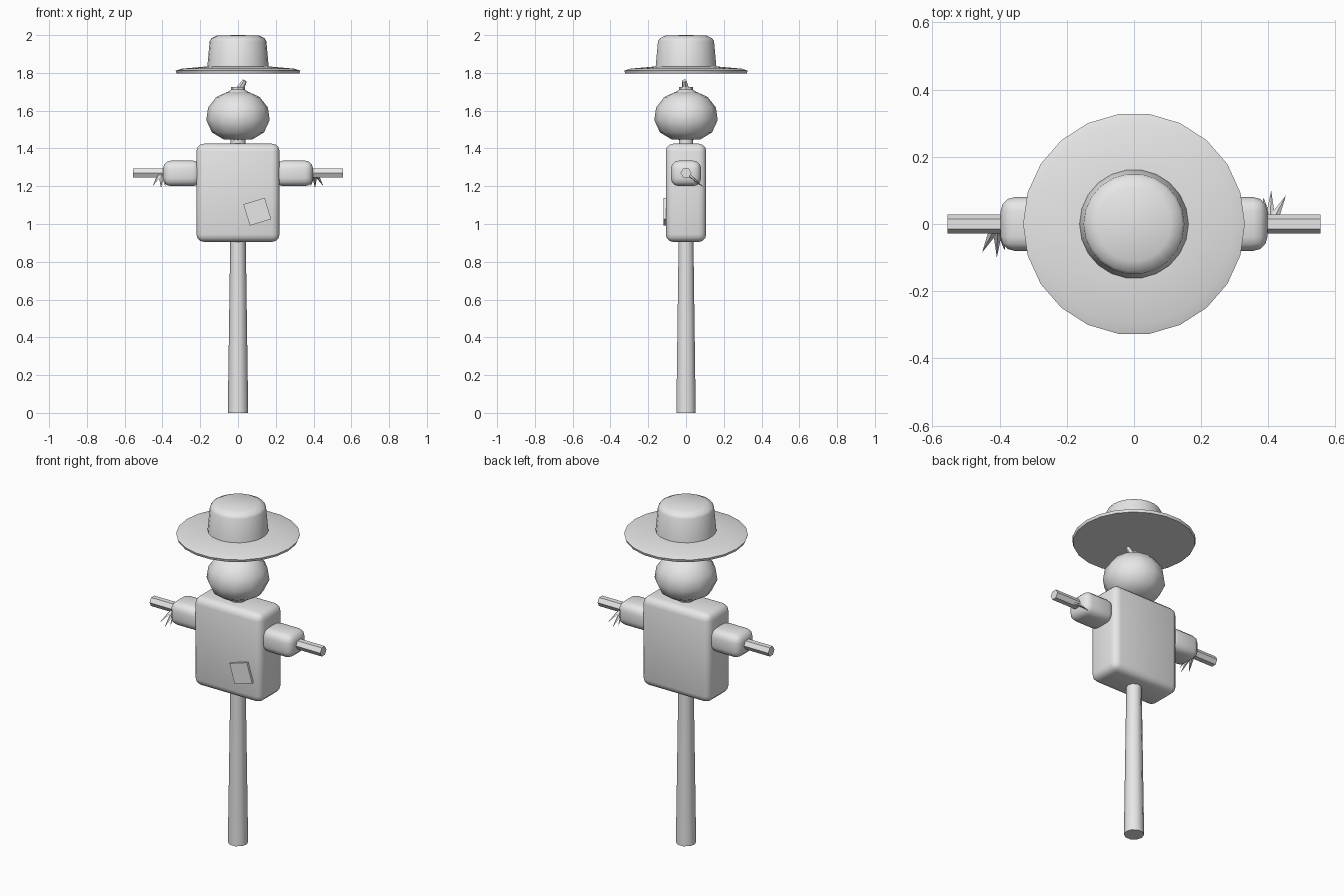
import bpy, bmesh, math
from mathutils import Vector

if "Cube" in bpy.data.objects:
    bpy.data.objects.remove(bpy.data.objects["Cube"])

grey = bpy.data.materials.new("light_grey")
grey.diffuse_color = (0.8, 0.8, 0.8, 1)
grey.use_nodes = True
grey.node_tree.nodes["Principled BSDF"].inputs["Base Color"].default_value = grey.diffuse_color


def finish(bm, name, angle=40):
    bmesh.ops.recalc_face_normals(bm, faces=bm.faces)
    me = bpy.data.meshes.new(name)
    bm.to_mesh(me)
    bm.free()
    me.materials.append(grey)
    ob = bpy.data.objects.new(name, me)
    bpy.context.collection.objects.link(ob)
    bpy.ops.object.select_all(action='DESELECT')
    ob.select_set(True)
    bpy.context.view_layer.objects.active = ob
    if angle:
        bpy.ops.object.shade_smooth_by_angle(angle=math.radians(angle))
    return ob


def lathe(name, profile, sides, angle=40):
    """Closed turned shape from (radius, height) points; radius 0 makes a pole."""
    bm = bmesh.new()
    rings = []
    for r, z in profile:
        n = sides if r else 1
        rings.append([bm.verts.new((r * math.cos(2 * math.pi * i / sides),
                                    r * math.sin(2 * math.pi * i / sides), z)) for i in range(n)])
    for a, b in zip(rings, rings[1:]):
        for i in range(sides):
            j = (i + 1) % sides
            quad = [a[i % len(a)], a[j % len(a)], b[j % len(b)], b[i % len(b)]]
            bm.faces.new(list(dict.fromkeys(quad)))
    return finish(bm, name, angle)


def box(name, center, size, bevel=0, segments=3):
    bm = bmesh.new()
    bmesh.ops.create_cube(bm, size=1)
    bmesh.ops.scale(bm, vec=size, verts=bm.verts)
    if bevel:
        bmesh.ops.bevel(bm, geom=bm.edges[:], offset=bevel, segments=segments,
                        profile=0.5, affect='EDGES')
    ob = finish(bm, name)
    ob.location = center
    return ob


def rod(name, start, end, r1, r2, sides, angle=40):
    start, end = Vector(start), Vector(end)
    d = end - start
    ob = lathe(name, [(0, 0), (r1, 0), (r2, d.length), (0, d.length)] if r2
               else [(0, 0), (r1, 0), (0, d.length)], sides, angle)
    ob.location = start
    ob.rotation_euler = d.to_track_quat('Z', 'Y').to_euler()
    return ob


# Wooden post, running through the body to the neck
lathe("post", [(0, 0), (0.054, 0), (0.04, 1.0), (0.04, 1.47), (0, 1.47)], 10)
rod("crossbar", (-0.555, 0, 1.27), (0.555, 0, 1.27), 0.029, 0.029, 6, 0)

# Stuffed body with a tilted patch on the front
box("body", (0, 0, 1.165), (0.44, 0.214, 0.52), 0.04)
patch = box("patch", (0.102, -0.112, 1.065), (0.118, 0.016, 0.118))
patch.rotation_euler.y = math.radians(-17)

# Sleeves and straw tufts, the tufts turned half round from each other
for s, side in ((-1, "left"), (1, "right")):
    box("sleeve_" + side, (s * 0.297, 0, 1.268), (0.2, 0.16, 0.135), 0.042)
    for i, (x, y, z) in enumerate(((0.452, 0.085, 1.20), (0.408, 0.1, 1.19), (0.385, 0.08, 1.20))):
        straw = rod(f"straw_{side}_{i}", (s * (0.418 - 0.012 * i), s * 0.02, 1.255),
                    (s * x, s * y, z), 0.014, 0, 4, 0)
        straw.scale.y = 0.5

# Squashed round head with a bent stem
lathe("head", [(0, 1.445), (0.075, 1.447), (0.138, 1.485), (0.168, 1.55),
               (0.158, 1.617), (0.115, 1.672), (0.06, 1.698), (0, 1.69)], 12, 50)
lathe("stem_collar", [(0, 1.69), (0.062, 1.695), (0.036, 1.712), (0.036, 1.725), (0, 1.725)], 8)
rod("stem", (0.005, 0, 1.71), (0.036, -0.01, 1.758), 0.02, 0.013, 6)

# Hat floating over the head
lathe("hat_brim", [(0, 1.797), (0.325, 1.797), (0.33, 1.812), (0.3, 1.822), (0.155, 1.835),
                   (0, 1.835)], 22, 35)
lathe("hat_crown", [(0, 1.825), (0.163, 1.825), (0.15, 1.968), (0.142, 1.982),
                    (0.11, 1.998), (0, 2.0)], 22, 50)
